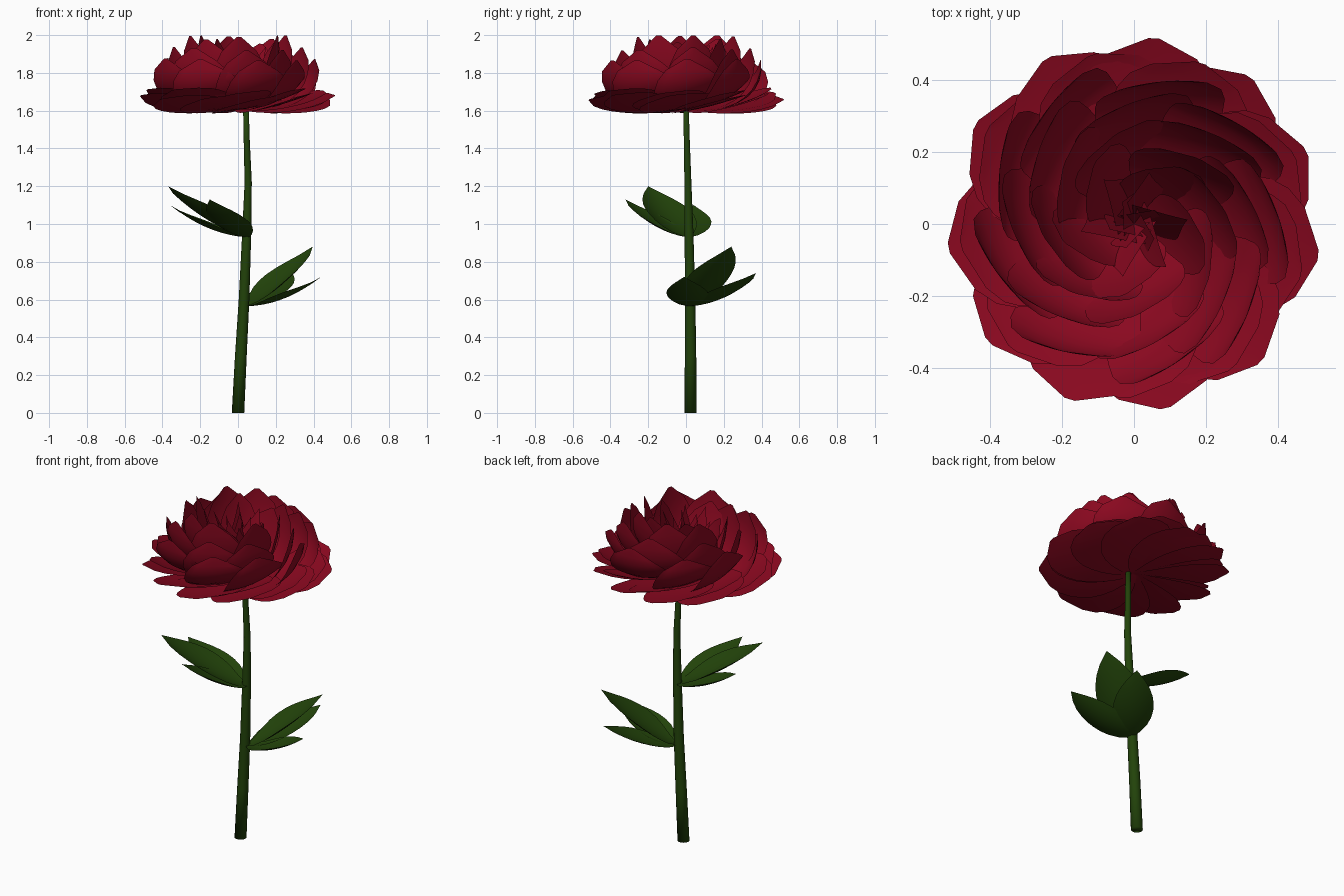
import bpy, bmesh, math, random
from mathutils import Vector

if "Cube" in bpy.data.objects:
    bpy.data.objects.remove(bpy.data.objects["Cube"])

random.seed(4)


def material(name, rgb):
    m = bpy.data.materials.new(name)
    m.diffuse_color = (*rgb, 1)
    m.use_nodes = True
    m.node_tree.nodes["Principled BSDF"].inputs["Base Color"].default_value = m.diffuse_color
    return m


RED = material("deep red", (0.255, 0.0025, 0.014))
GREEN = material("dark green", (0.016, 0.056, 0.003))


def add_grid(bm, rows, closed=False):
    """Skin a list of point rows into quads; returns the vertex rows."""
    vs = [[bm.verts.new(p) for p in row] for row in rows]
    n = len(rows[0])
    for a, b in zip(vs, vs[1:]):
        for i in range(n if closed else n - 1):
            j = (i + 1) % n
            bm.faces.new((a[i], a[j], b[j], b[i]))
    return vs


def finish(bm, name, mat):
    bmesh.ops.remove_doubles(bm, verts=bm.verts, dist=0.0004)
    for f in bm.faces:
        f.smooth = True
    me = bpy.data.meshes.new(name)
    bm.to_mesh(me)
    bm.free()
    me.materials.append(mat)
    ob = bpy.data.objects.new(name, me)
    bpy.context.collection.objects.link(ob)
    return ob


def bezier(a, b, c, t):
    return a * (1 - t) ** 2 + b * 2 * t * (1 - t) + c * t * t


def bezier_dir(a, b, c, t):
    return ((b - a) * (1 - t) + (c - b) * t).normalized()


def blade(bm, a, b, c, side, widths, half, cup, roll=0.0, cols=8):
    """Curved petal or leaf along a-b-c, edges lifted by cup, skewed by roll."""
    rows = []
    for k, w in enumerate(widths):
        t = k / (len(widths) - 1)
        p, d = bezier(a, b, c, t), bezier_dir(a, b, c, t)
        n = side.cross(d).normalized()
        row = []
        for i in range(cols + 1):
            s = (i / cols * 2 - 1) * half * w
            row.append(p + side * s + n * (cup * s * s + roll * s))
        rows.append(row)
    add_grid(bm, rows)


# Stem: tapering tube along a slightly bent path (x, y, z, radius)
path = [(0.0, 0.024, 0.0, 0.033), (0.015, 0.024, 0.3, 0.031), (0.032, 0.022, 0.6, 0.028),
        (0.046, 0.016, 0.95, 0.024), (0.054, 0.01, 1.22, 0.019), (0.046, 0.004, 1.45, 0.016),
        (0.042, 0.0, 1.615, 0.015)]
bm = bmesh.new()
rings = add_grid(bm, [[Vector((x + r * math.cos(i * math.tau / 14), y + r * math.sin(i * math.tau / 14), z))
                       for i in range(14)] for x, y, z, r in path], closed=True)
bm.faces.new(rings[0][::-1])
bm.faces.new(rings[-1])
finish(bm, "stem", GREEN)

# Leaves: two groups of three leaflets on opposite sides (tip, half width)
LEAF = [0.1, 0.47, 0.76, 0.93, 1.0, 0.99, 0.9, 0.72, 0.43, 0.0]
groups = {
    "lower_leaves": ((0.045, 0.022, 0.565), [((0.395, 0.24, 0.88), 0.13), ((0.29, 0.37, 0.74), 0.11),
                                             ((0.44, -0.01, 0.72), 0.11)]),
    "upper_leaves": ((0.05, 0.01, 0.93), [((-0.37, -0.20, 1.20), 0.13), ((-0.15, -0.32, 1.13), 0.11),
                                          ((-0.36, 0.04, 1.10), 0.11)]),
}
for name, (base, tips) in groups.items():
    bm = bmesh.new()
    for tip, half in tips:
        a, c = Vector(base), Vector(tip)
        b = (a + c) / 2 + Vector((0, 0, -0.075))
        d = c - a
        side = Vector((d.y, -d.x, 0)).normalized()
        if side.cross(d).z < 0:
            side = -side
        blade(bm, a, b, c, side, LEAF, half, 2.4)
    finish(bm, name, GREEN)

# Flower: rings of overlapping petals, from flat outer ones to upright inner ones
PETAL = [0.12, 0.42, 0.66, 0.84, 0.96, 1.0, 0.99, 0.9, 0.66, 0.08]
SPIKE = [0.3, 0.6, 0.85, 1.0, 0.95, 0.8, 0.6, 0.38, 0.18, 0.0]
# name, count, control (r, z), tip (r, z), half width, cup, roll, outline
layers = [
    ("outer_petals", 11, (0.30, 1.60), (0.52, 1.67), 0.19, 0.3, -0.22, PETAL),
    ("second_petals", 9, (0.32, 1.61), (0.485, 1.70), 0.19, 0.5, -0.22, PETAL),
    ("third_petals", 9, (0.44, 1.60), (0.405, 1.875), 0.175, 1.0, -0.3, PETAL),
    ("fourth_petals", 8, (0.36, 1.61), (0.34, 1.93), 0.165, 1.1, -0.35, PETAL),
    ("fifth_petals", 8, (0.25, 1.63), (0.255, 1.985), 0.14, 1.3, -0.4, PETAL),
    ("sixth_petals", 5, (0.14, 1.67), (0.20, 1.965), 0.10, 1.5, -0.6, PETAL),
    ("inner_petals", 6, (0.05, 1.72), (0.15, 1.95), 0.06, 2.0, -1.2, SPIKE),
    ("heart_petals", 5, (0.03, 1.75), (0.07, 1.93), 0.045, 2.0, -1.2, SPIKE),
]
for k, (name, count, ctrl, tip, half, cup, roll, outline) in enumerate(layers):
    bm = bmesh.new()
    for i in range(count):
        ang = (i + random.uniform(-0.12, 0.12)) * math.tau / count + k * 2.4 + 1.5
        out = Vector((math.cos(ang), math.sin(ang), 0))
        side = Vector((math.sin(ang), -math.cos(ang), 0))
        if side.cross(out).z < 0:
            side = -side
        lift = random.uniform(-0.015, 0.015)
        a = Vector((0, 0, 1.615 + 0.004 * k))
        b = out * ctrl[0] + Vector((0, 0, ctrl[1]))
        c = out * tip[0] + Vector((0, 0, tip[1] + lift))
        blade(bm, a, b, c, side, outline, half, cup, roll)
    finish(bm, name, RED)
